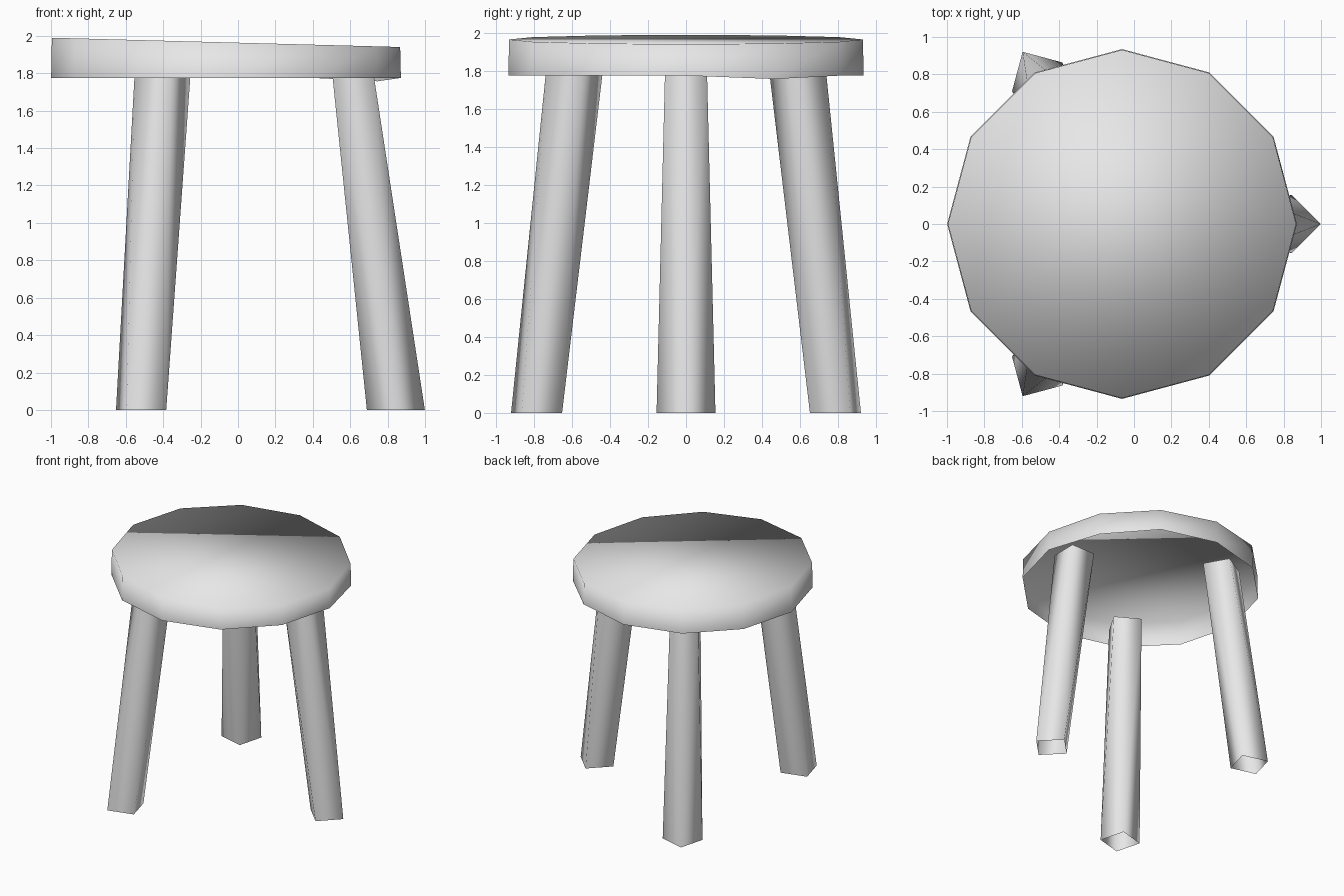
import bpy
import bmesh
from math import cos, sin, pi

cube = bpy.data.objects.get("Cube")
if cube:
    bpy.data.objects.remove(cube)

grey = bpy.data.materials.new("plain_grey")
grey.use_nodes = True
grey.diffuse_color = (0.8, 0.8, 0.8, 1)
grey.node_tree.nodes["Principled BSDF"].inputs["Base Color"].default_value = (0.8, 0.8, 0.8, 1)

CENTRE_X = -0.064
SEAT_BOTTOM = 1.775
LEG_TOP = 1.83


def ring(bm, x, y, z, radius, sides, turn=0.0):
    """Add a level ring of vertices."""
    angles = [turn + 2 * pi * i / sides for i in range(sides)]
    return [bm.verts.new((x + radius * cos(a), y + radius * sin(a), z)) for a in angles]


def finish(bm, name):
    """Turn the bmesh into a smooth shaded object."""
    for face in bm.faces:
        face.smooth = True
    mesh = bpy.data.meshes.new(name)
    bm.to_mesh(mesh)
    bm.free()
    mesh.materials.append(grey)
    obj = bpy.data.objects.new(name, mesh)
    bpy.context.collection.objects.link(obj)


# Seat: twelve-sided shell, open below, with a sloping top and one sagging lower corner
bm = bmesh.new()
lower = ring(bm, CENTRE_X, 0, SEAT_BOTTOM, 0.935, 12)
upper = ring(bm, CENTRE_X, 0, 1.965, 0.931, 12)
for v in upper:
    v.co.z -= 0.0265 * (v.co.x - CENTRE_X)
lower[1].co.z = 1.757
bm.faces.new(upper)
for i in range(12):
    j = (i + 1) % 12
    bm.faces.new((lower[i], lower[j], upper[j], upper[i]))
finish(bm, "seat")

# Legs: splayed open square tubes, twisted an eighth of a turn towards the top
for name, angle in (("left_leg", 0), ("back_right_leg", 2 * pi / 3), ("front_right_leg", 4 * pi / 3)):
    bm = bmesh.new()
    foot, head = [
        ring(bm, CENTRE_X + reach * cos(angle), reach * sin(angle), z, 0.155, 4, angle + turn)
        for z, reach, turn in ((0, 0.908, 0), (LEG_TOP, 0.674, pi / 4))
    ]
    for i in range(4):
        bm.faces.new((foot[i], foot[(i + 1) % 4], head[i]))
        bm.faces.new((foot[i], head[i], head[i - 1]))
    finish(bm, name)
